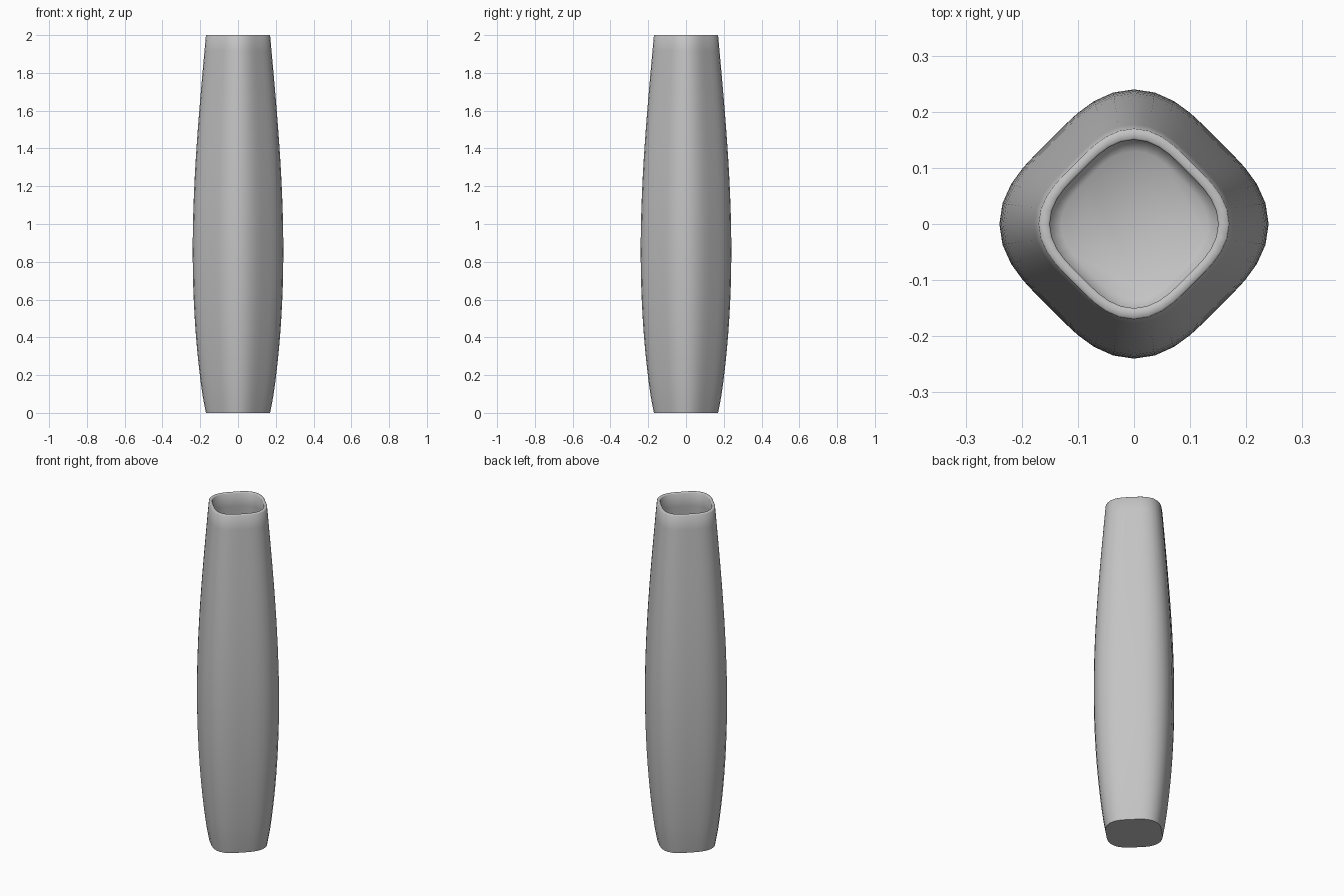
import bpy
import bmesh
from math import sin, cos, pi, radians

SEGMENTS = 40
ROWS = 24
HEIGHT = 2.0
WALL = 0.02

cube = bpy.data.objects.get("Cube")
if cube:
    bpy.data.objects.remove(cube, do_unlink=True)

# Plain grey glaze
glaze = bpy.data.materials.new("grey_glaze")
glaze.use_nodes = True
colour = (0.55, 0.55, 0.55, 1)
glaze.diffuse_color = colour
glaze.node_tree.nodes["Principled BSDF"].inputs["Base Color"].default_value = colour


def body_radius(z):
    """Swelling side profile, widest a little below the middle."""
    return 0.17 + 0.07 * sin(pi * (z / HEIGHT) ** 0.82)


def section(angle):
    """Rounded diamond, corners on the axes, as a factor of the corner radius."""
    return 0.942 + 0.058 * cos(4 * angle)


# Profile from the foot up the outside, over the rim and down the inside
heights = [HEIGHT * i / ROWS for i in range(ROWS + 1)]
outside = [(body_radius(z), z) for z in heights[:-1]]
rim = [(0.17, HEIGHT - 0.003), (0.167, HEIGHT),
       (0.153, HEIGHT), (0.15, HEIGHT - 0.003)]
inside = [(body_radius(z) - WALL, z) for z in reversed(heights[1:-1])]
floor = [(0.148, 0.035), (0.13, WALL)]
profile = outside + rim + inside + floor

# Vase: stacked rings bridged with quads, closed at the foot and inner floor
bm = bmesh.new()
angles = [2 * pi * i / SEGMENTS for i in range(SEGMENTS)]
rings = [[bm.verts.new((r * section(a) * cos(a), r * section(a) * sin(a), z))
          for a in angles] for r, z in profile]
for low, high in zip(rings, rings[1:]):
    for i in range(SEGMENTS):
        j = (i + 1) % SEGMENTS
        bm.faces.new((low[i], low[j], high[j], high[i]))
bm.faces.new(list(reversed(rings[0])))
bm.faces.new(rings[-1])
bmesh.ops.recalc_face_normals(bm, faces=bm.faces)

mesh = bpy.data.meshes.new("vase")
bm.to_mesh(mesh)
bm.free()
mesh.materials.append(glaze)
vase = bpy.data.objects.new("vase", mesh)
bpy.context.collection.objects.link(vase)

bpy.ops.object.select_all(action='DESELECT')
vase.select_set(True)
bpy.context.view_layer.objects.active = vase
bpy.ops.object.shade_smooth_by_angle(angle=radians(50))
